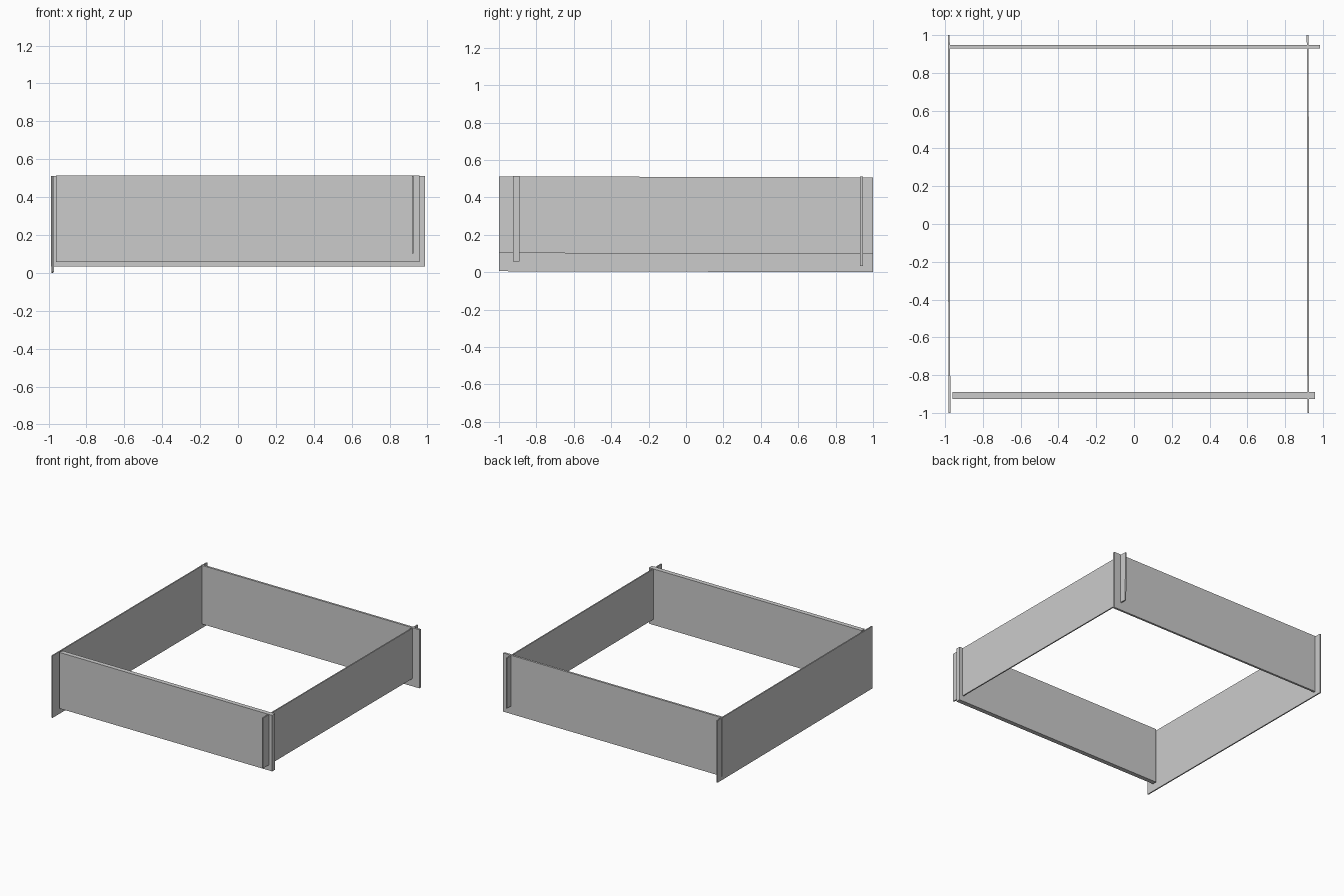
import bpy, math

if "Cube" in bpy.data.objects:
    bpy.data.objects.remove(bpy.data.objects["Cube"])


def board(name, lo, hi, yaw=0.0, pitch=0.0):
    """Flat rectangular board between two corners, slightly turned if asked."""
    centre = [(a + b) / 2 for a, b in zip(lo, hi)]
    bpy.ops.mesh.primitive_cube_add(size=1, location=centre, rotation=(pitch, 0, yaw))
    ob = bpy.context.object
    ob.name = name
    ob.scale = [b - a for a, b in zip(lo, hi)]
    bpy.ops.object.transform_apply(location=False, rotation=False, scale=True)
    return ob


# Cross boards; their ends stick out past the side boards
board("front_board", (-0.962, -0.926, 0.057), (0.957, -0.889, 0.514))
board("back_board", (-0.986, 0.930, 0.033), (0.986, 0.947, 0.511))

# Thin side boards, tilted very slightly off square
tilt = -math.atan(0.0025)
turn = math.atan(0.0015)
board("left_board", (-0.984, -1, 0.003), (-0.974, 1, 0.510), turn, tilt)
board("right_board", (0.916, -1, 0.100), (0.926, 1, 0.510), turn, tilt)
